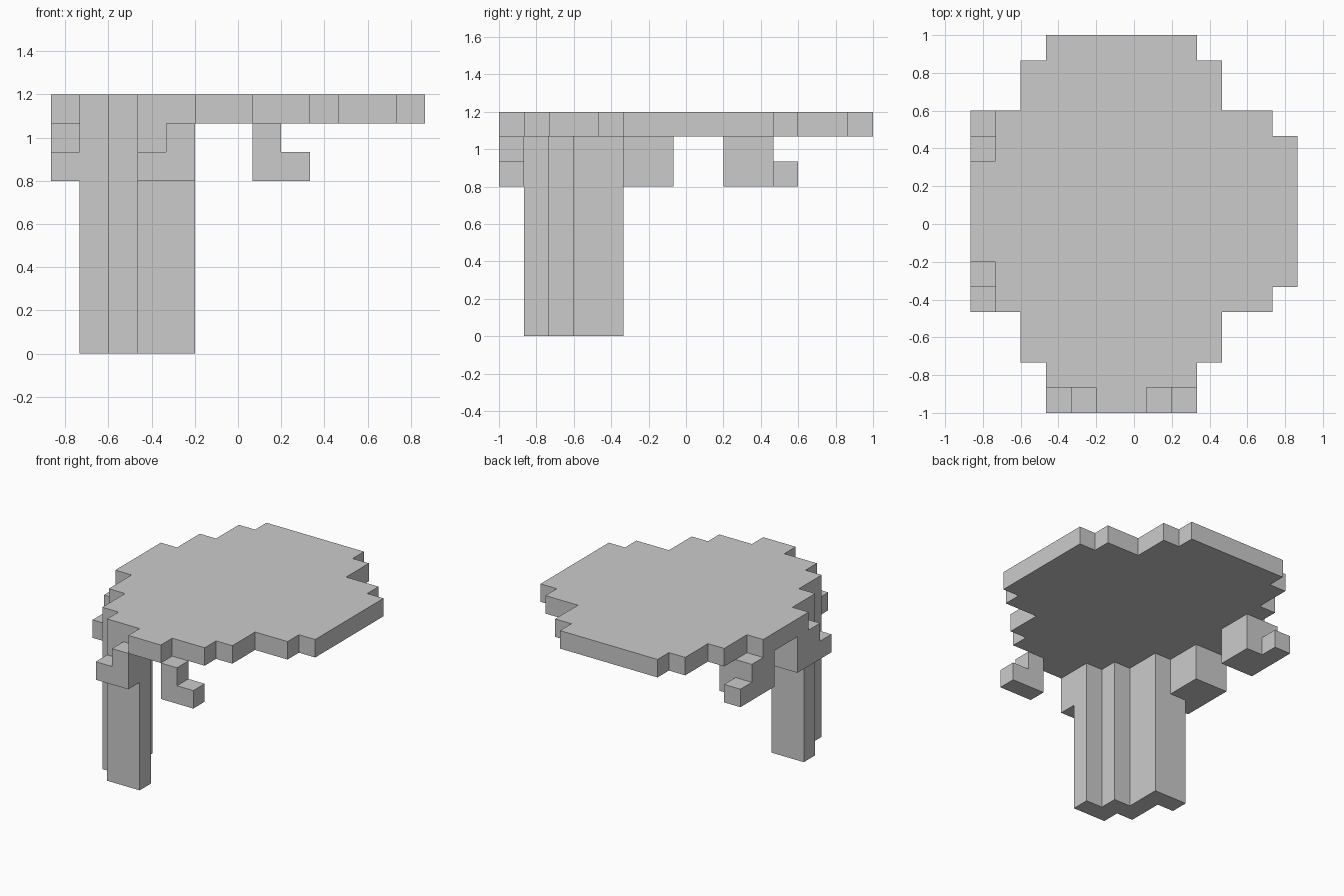
import bpy, bmesh
from mathutils import Vector

if "Cube" in bpy.data.objects:
    bpy.data.objects.remove(bpy.data.objects["Cube"])

U = 2 / 15                       # one block
ORIGIN = Vector((6.5, 7.5, 0))   # centre of the block grid


def prism(bm, profile, axis, lo, hi):
    """Extrude a flat profile along axis (x or z), measured in blocks."""
    def place(a, b, d):
        p = Vector((a, b, d)) if axis == "z" else \
            Vector((d, a, b)) if axis == "x" else Vector((a, d, b))
        return (p - ORIGIN) * U
    face = bm.faces.new([bm.verts.new(place(a, b, lo)) for a, b in profile])
    out = bmesh.ops.extrude_face_region(bm, geom=[face])
    top = [v for v in out["geom"] if isinstance(v, bmesh.types.BMVert)]
    shift = place(0, 0, hi) - place(0, 0, lo)
    bmesh.ops.translate(bm, verts=top, vec=shift)


def make(name, *prisms):
    bm = bmesh.new()
    for p in prisms:
        prism(bm, *p)
    bmesh.ops.recalc_face_normals(bm, faces=bm.faces)
    mesh = bpy.data.meshes.new(name)
    bm.to_mesh(mesh)
    bm.free()
    obj = bpy.data.objects.new(name, mesh)
    bpy.context.collection.objects.link(obj)


# Stepped round top
make("top_slab", ([
    (5, 0), (7, 0), (7, 1), (9, 1), (9, 2), (10, 2), (10, 4), (12, 4),
    (12, 5), (13, 5), (13, 11), (12, 11), (12, 12), (10, 12), (10, 14),
    (9, 14), (9, 15), (3, 15), (3, 14), (2, 14), (2, 12), (1, 12),
    (1, 10), (0, 10), (0, 6), (1, 6), (1, 4), (2, 4), (2, 2), (3, 2),
    (3, 1), (5, 1)], "z", 8, 9))

# Corner leg with a zigzag footprint
make("corner_leg", ([
    (3, 1), (5, 1), (5, 2), (4, 2), (4, 3), (3, 3), (3, 5), (1, 5),
    (1, 4), (2, 4), (2, 2), (3, 2)], "z", 0, 8))


def hook(mid, s, near, far):
    """L-shaped profile mirrored about mid by sign s."""
    pts = [(near, 6), (far + 1, 6), (far + 1, 7), (far, 7), (far, 8), (near, 8)]
    return [(mid + s * a, z) for a, z in pts]


for s, end, side in ((-1, "front", "left"), (1, "back", "right")):
    # Thin hooks under the front edge
    make(f"front_hook_{side}", (hook(6, s, 1, 2), "y", 0, 1))
    # Thick hooks under the left edge, with a slim outer arm
    block = [(8 + s * a, z) for a, z in ((1, 6), (3, 6), (3, 8), (1, 8))]
    make(f"left_hook_{end}", (hook(8, s, 1, 3), "x", 0, 1),
         (block, "x", 1, 2))
